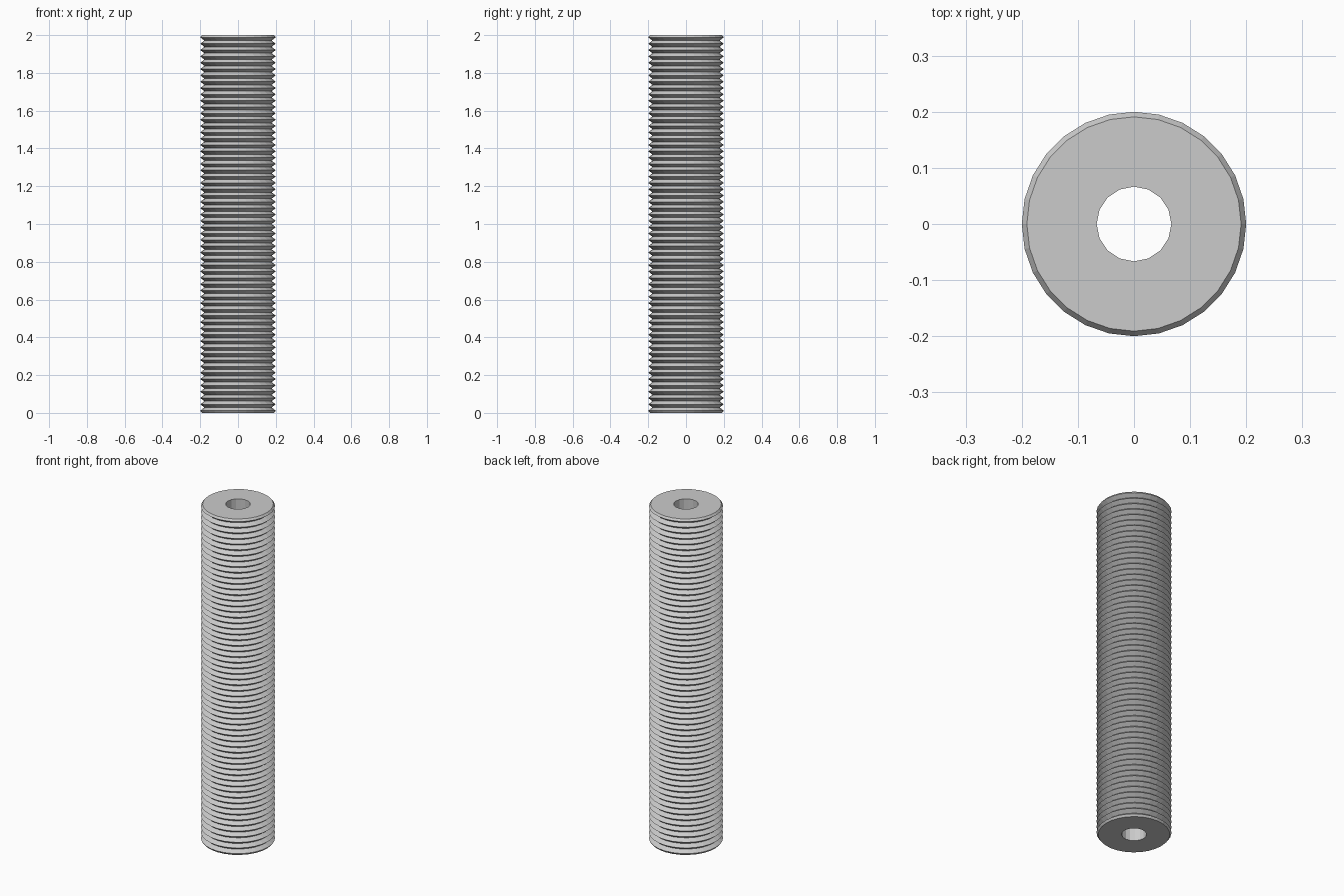
import bpy
import bmesh
import math

# Remove the default cube
cube = bpy.data.objects.get("Cube")
if cube:
    bpy.data.objects.remove(cube, do_unlink=True)

# Proportions
LENGTH = 2.0
CREST, ROOT, END = 0.2, 0.178, 0.191
BORE = 0.0665
RIDGES = 60
CHAMFER = 0.012
PITCH = (LENGTH - 2 * CHAMFER) / (RIDGES - 1)

# Plain grey metal
steel = bpy.data.materials.new("grey_steel")
steel.use_nodes = True
grey = (0.6, 0.6, 0.6, 1)
steel.diffuse_color = grey
steel.node_tree.nodes["Principled BSDF"].inputs["Base Color"].default_value = grey


def ring(bm, radius, z, sides):
    """Closed ring of vertices around the rod's axis."""
    return [bm.verts.new((radius * math.cos(a), radius * math.sin(a), z))
            for a in (math.tau * i / sides for i in range(sides))]


def lathe(bm, profile, sides):
    """Skin a (radius, z) profile; return the first and last rings."""
    rings = [ring(bm, r, z, sides) for r, z in profile]
    for low, high in zip(rings, rings[1:]):
        for i in range(sides):
            j = (i + 1) % sides
            bm.faces.new((low[i], low[j], high[j], high[i]))
    return rings[0], rings[-1]


def loop_edges(bm, loop):
    return [bm.edges.get((a, b)) for a, b in zip(loop, loop[1:] + loop[:1])]


# Ridged outside: alternate crests and roots between two flat ends
profile = [(END, 0)]
for k in range(RIDGES):
    z = CHAMFER + k * PITCH
    profile.append((CREST, z))
    if k < RIDGES - 1:
        profile.append((ROOT, z + PITCH / 2))
profile.append((END, LENGTH))

bm = bmesh.new()
outer = lathe(bm, profile, 28)

# Through bore
inner = lathe(bm, [(BORE, 0), (BORE, LENGTH)], 16)

# Flat annular ends
for rim, hole in zip(outer, inner):
    bmesh.ops.triangle_fill(bm, use_beauty=True, use_dissolve=False,
                            edges=loop_edges(bm, rim) + loop_edges(bm, hole))
bmesh.ops.recalc_face_normals(bm, faces=bm.faces)

mesh = bpy.data.meshes.new("threaded_rod")
bm.to_mesh(mesh)
bm.free()
mesh.materials.append(steel)
rod = bpy.data.objects.new("threaded_rod", mesh)
bpy.context.collection.objects.link(rod)
